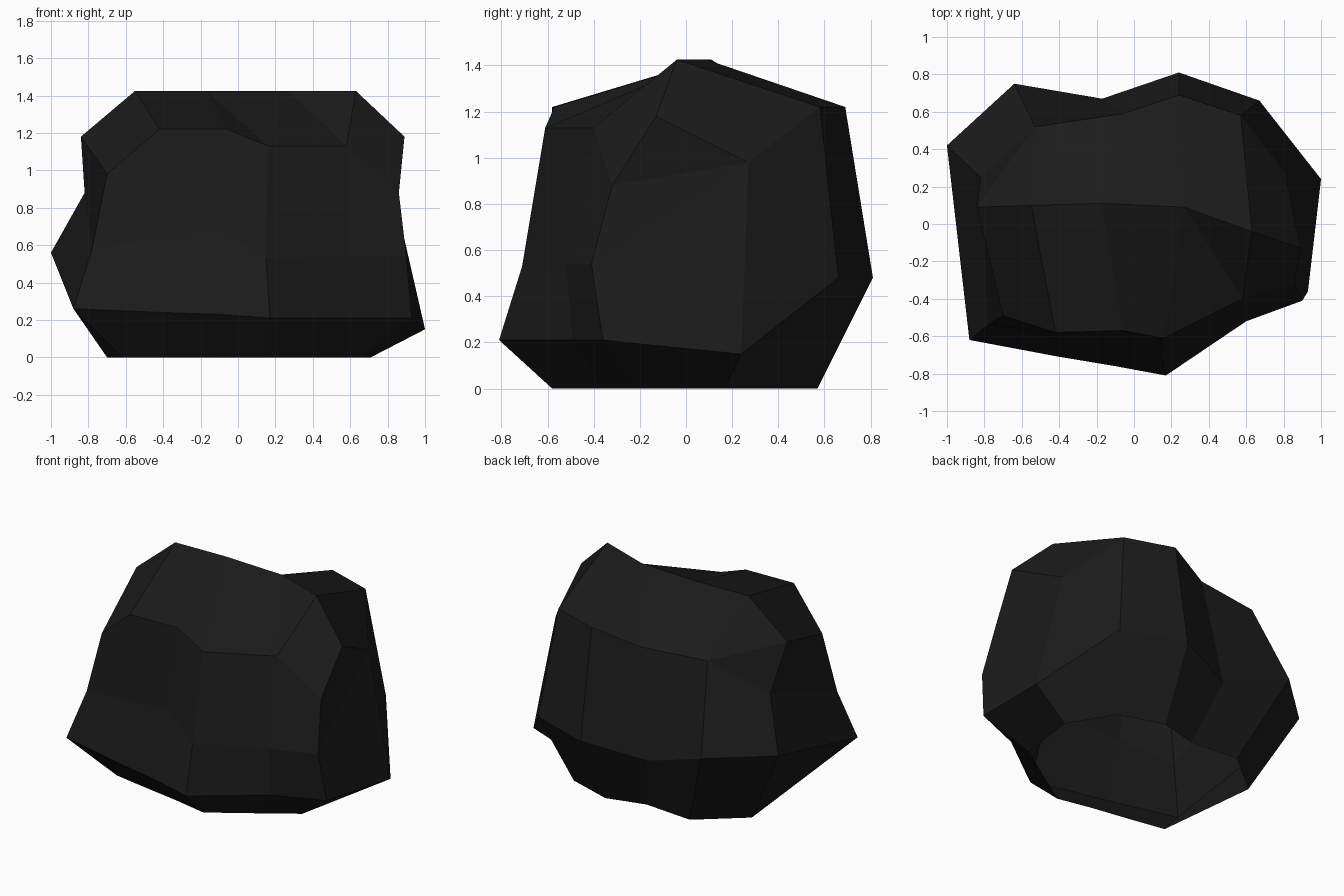
import bpy
import bmesh

cube = bpy.data.objects.get("Cube")
if cube:
    bpy.data.objects.remove(cube, do_unlink=True)


def flat_material(name, colour):
    mat = bpy.data.materials.new(name)
    mat.use_nodes = True
    mat.diffuse_color = colour
    shader = mat.node_tree.nodes["Principled BSDF"]
    shader.inputs["Base Color"].default_value = colour
    shader.inputs["Roughness"].default_value = 1.0
    return mat


charcoal = flat_material("charcoal stone", (0.011, 0.011, 0.011, 1))

# Rings run counterclockwise from the front corner at -x
base_outline = [(-.62, -.44), (-.4, -.48), (-.1, -.53), (.14, -.58), (.48, -.36), (.66, -.24),
                (.71, .17), (.53, .47), (.22, .57), (-.05, .5), (-.4, .53), (-.7, .28)]
foot_outline = [(-.88, -.62, .26), (-.4, -.71, .24), (-.1, -.76, .23), (.17, -.81, .21),
                (.6, -.49, .21), (.93, -.36, .21), (1, .24, .15), (.67, .66, .48),
                (.24, .81, .48), (-.17, .67, .4), (-.64, .75, .57), (-1, .42, .56)]
rim_outline = [(-.7, -.49, .98), (-.42, -.58, 1.22), (-.06, -.57, 1.22), (.16, -.61, 1.13),
               (.58, -.4, 1.13), (.86, -.32, .88), (.81, .27, .98), (.57, .58, 1.22),
               (.24, .69, 1.22), (-.06, .59, 1.13), (-.53, .52, 1.13), (-.84, .09, 1.18)]
# The waist wraps only the -x side and the front
waist_outline = [(-.82, .25, .88), (-.78, -.54, .58), (-.4, -.62, .64), (-.1, -.65, .69),
                 (.15, -.71, .53), (.6, -.52, .54), (.9, -.41, .54)]
ridge_line = [(-.55, .1), (-.17, .11), (.27, .09), (.63, -.04)]
ridge_height = 1.425

bm = bmesh.new()


def add_points(points):
    return [bm.verts.new(p) for p in points]


def bridge(lower, upper):
    for i in range(len(lower) - 1):
        bm.faces.new((lower[i], lower[i + 1], upper[i + 1], upper[i]))


base = add_points([(x, y, 0) for x, y in base_outline])
foot = add_points(foot_outline)
rim = add_points(rim_outline)
waist = add_points(waist_outline)
ridge = add_points([(x, y, ridge_height) for x, y in ridge_line])
shoulder = bm.verts.new((.89, -.13, 1.18))

# Undercut skirt, open underneath
bridge(base + base[:1], foot + foot[:1])

# Front and -x side, bent at the waist
bridge(foot[-1:] + foot[:6], waist)
bridge(waist, rim[-1:] + rim[:6])

# Back, straight from foot to rim
bridge(foot[6:11], rim[6:11])

# Back corner at -x
bm.faces.new((foot[10], foot[11], waist[0], rim[10]))
bm.faces.new((rim[10], waist[0], rim[11]))

# +x side
bm.faces.new((foot[5], foot[6], rim[6], waist[6]))
bm.faces.new((waist[6], rim[6], rim[5]))

# Sloping top on both sides of the ridge
front_edge = rim[1:5]
back_edge = rim[10:6:-1]
for i in range(len(ridge) - 1):
    bm.faces.new((ridge[i], front_edge[i], front_edge[i + 1]))
    bm.faces.new((ridge[i], front_edge[i + 1], ridge[i + 1]))
    bm.faces.new((ridge[i], ridge[i + 1], back_edge[i]))
    bm.faces.new((ridge[i + 1], back_edge[i + 1], back_edge[i]))

# Ends of the ridge
bm.faces.new((rim[0], rim[1], ridge[0], rim[11]))
bm.faces.new((rim[10], rim[11], ridge[0]))
bm.faces.new((rim[4], rim[5], shoulder, ridge[3]))
bm.faces.new((rim[5], rim[6], shoulder))
bm.faces.new((shoulder, rim[6], rim[7], ridge[3]))

mesh = bpy.data.meshes.new("boulder")
bm.to_mesh(mesh)
bm.free()
mesh.materials.append(charcoal)
boulder = bpy.data.objects.new("boulder", mesh)
bpy.context.collection.objects.link(boulder)
